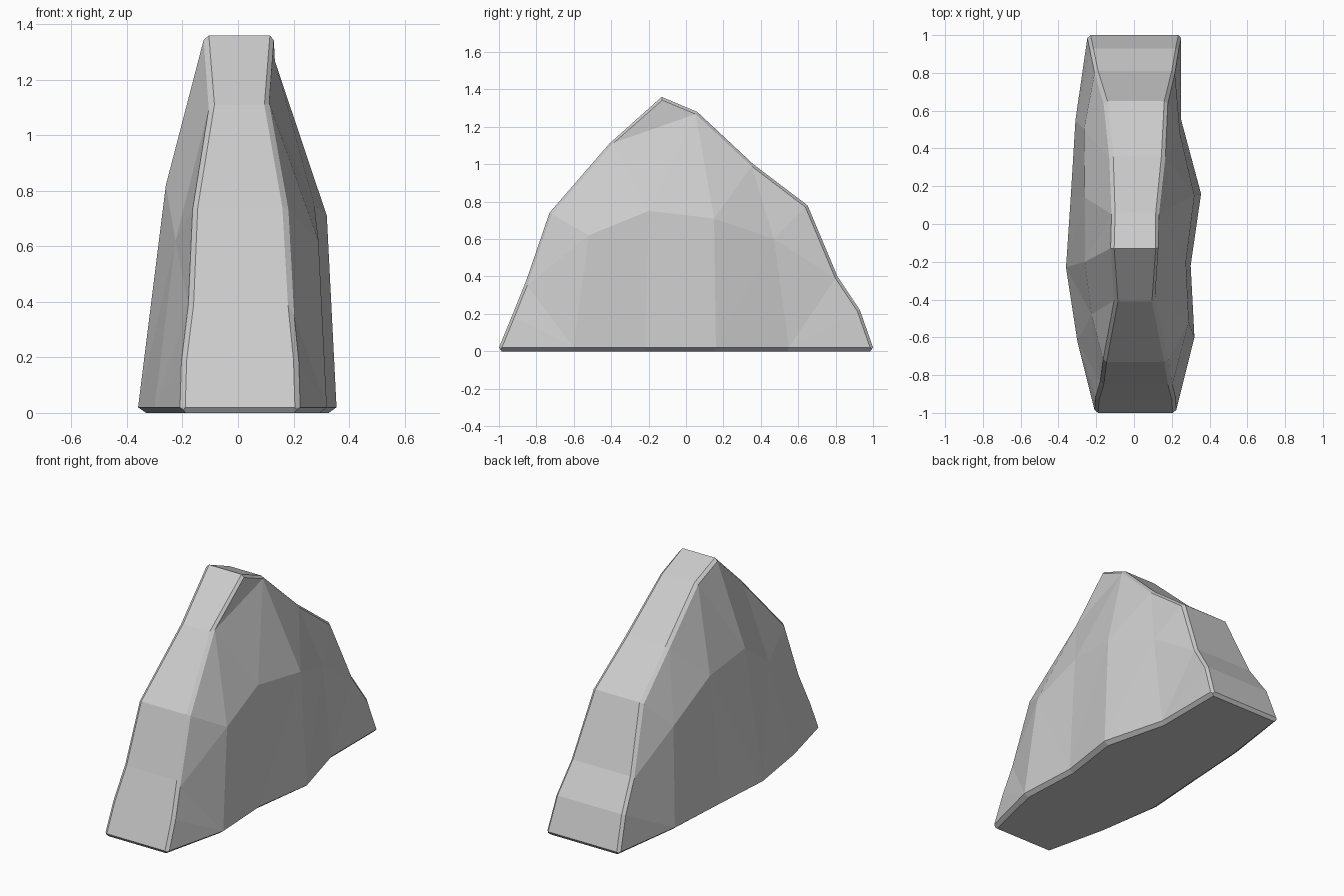
import bpy, bmesh
from mathutils import Vector
from mathutils.geometry import delaunay_2d_cdt

if "Cube" in bpy.data.objects:
    bpy.data.objects.remove(bpy.data.objects["Cube"])

# Crest strip running front -> peak -> back: y, z, left x, right x
crest = [(-1, .02, -.205, .22), (-.93, .19, -.20, .215), (-.85, .39, -.175, .195),
         (-.73, .74, -.16, .175), (-.41, 1.11, -.10, .11), (-.13, 1.36, -.12, .13),
         (.06, 1.28, -.115, .13), (.36, 1.0, -.125, .16), (.65, .78, -.155, .175),
         (.81, .40, -.205, .215), (.93, .22, -.23, .235), (1, .02, -.245, .25)]

# Base corners (y, x), back -> front, and bulging flank points (y, z, x)
base_l = [(.55, -.31), (.14, -.335), (-.23, -.36), (-.62, -.30)]
base_r = [(.55, .25), (.16, .355), (-.22, .30), (-.60, .32)]
flank_l = [(.50, .61, -.265), (.14, .78, -.26), (-.20, .82, -.26), (-.48, .62, -.225)]
flank_r = [(.47, .60, .245), (.15, .71, .32), (-.20, .75, .275), (-.52, .62, .29)]

bm = bmesh.new()


def build_side(col, base, flank):
    """Triangulate one flank as a height field over the side profile."""
    pts = [(c[col], c[0], c[1]) for c in crest]
    pts += [(x, y, .02) for y, x in base]
    n = len(pts)
    pts += [(x, y, z) for y, z, x in flank]
    verts = [bm.verts.new(p) for p in pts]
    m, nc = len(flank), len(crest)
    edges = [(n + i, n + i + 1) for i in range(m - 1)]
    edges += [(n + i, nc + i) for i in range(m)]
    edges += [(n + 1, 6), (n + 2, 4), (n + 3, 3), (n + 3, 2), (n, 8)]
    res = delaunay_2d_cdt([Vector(p[1:]) for p in pts], edges,
                          [list(range(n))], 1, 1e-5)
    for f in res[2]:
        bm.faces.new([verts[res[3][i][0]] for i in f])
    return verts[:nc], verts[nc:n]


left, low_l = build_side(2, base_l, flank_l)
right, low_r = build_side(3, base_r, flank_r)

# Crest faces between the two flanks
for i in range(len(crest) - 1):
    bm.faces.new((left[i], right[i], right[i + 1], left[i + 1]))

# Slightly inset underside
ring = [left[-1]] + low_l + [left[0], right[0]] + low_r[::-1] + [right[-1]]
foot = [bm.verts.new((v.co.x * .92, v.co.y * .985, 0)) for v in ring]
for i in range(len(ring)):
    j = (i + 1) % len(ring)
    bm.faces.new((ring[i], ring[j], foot[j], foot[i]))
bm.faces.new(foot)
bmesh.ops.recalc_face_normals(bm, faces=bm.faces)

# Narrow chamfer along both crest edges
rim = [bm.edges.get((s[i], s[i + 1])) for s in (left, right) for i in range(len(s) - 1)]
bmesh.ops.bevel(bm, geom=rim, offset=.015, segments=1, affect='EDGES', profile=.5)
bmesh.ops.recalc_face_normals(bm, faces=bm.faces)

mesh = bpy.data.meshes.new("rock")
bm.to_mesh(mesh)
bm.free()
rock = bpy.data.objects.new("rock", mesh)
bpy.context.collection.objects.link(rock)
